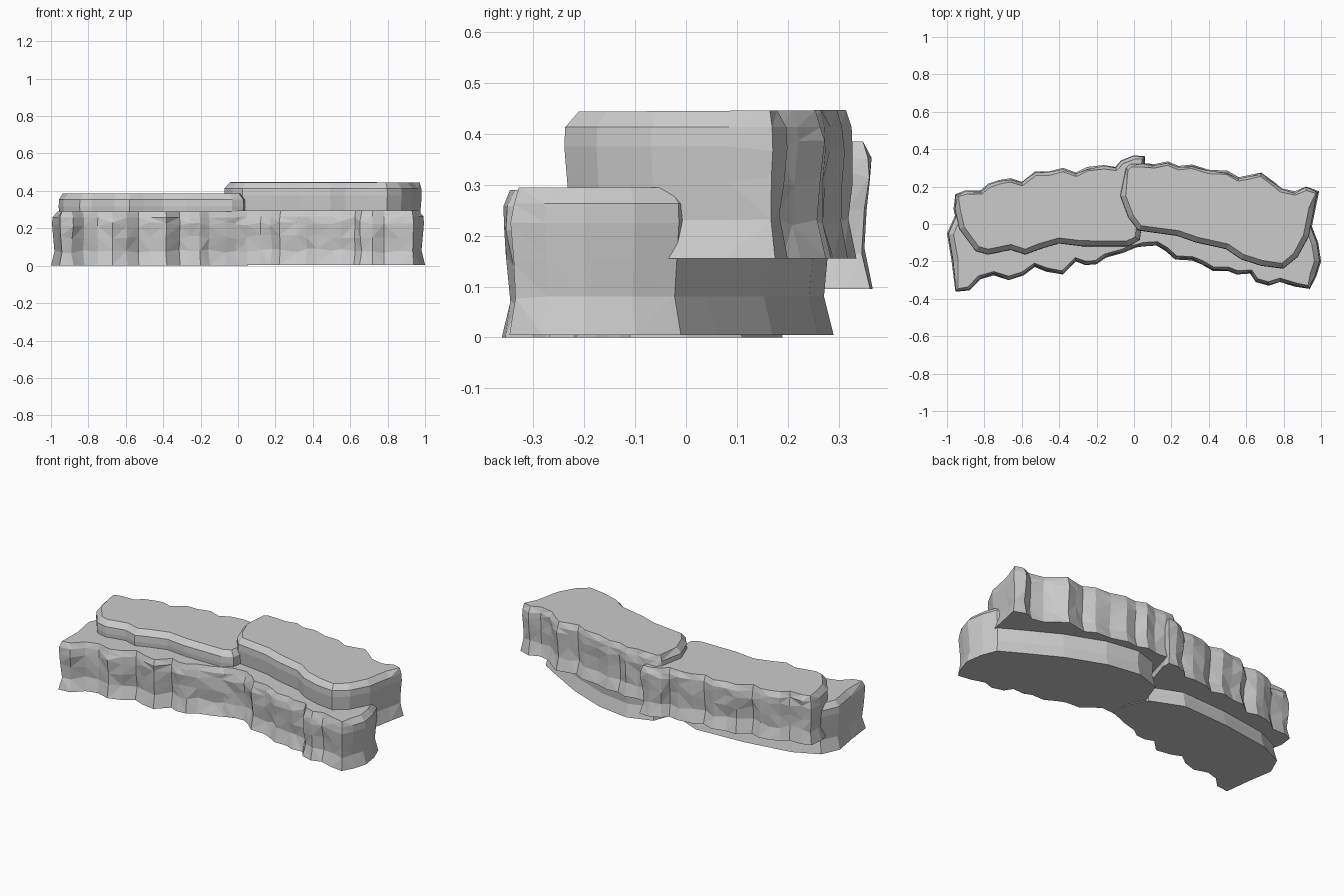
import bpy, bmesh, random
from mathutils import Vector

if "Cube" in bpy.data.objects:
    bpy.data.objects.remove(bpy.data.objects["Cube"])

random.seed(7)
HEIGHT = 0.29
# (height fraction, inset from the outline): flared foot, waist, bulge, chamfered rim
PROFILE = [(0.0, 0.0), (0.26, 0.019), (0.52, 0.012), (0.76, 0.006), (0.89, 0.008), (1.0, 0.021)]


def slab(name, craggy, smooth, z0, tilt=0.0):
    """Layered rock slab: a craggy weathered side and a smoother side, lofted upward."""
    pts = [Vector(p) for p in craggy + smooth]
    n, nc = len(pts), len(craggy)
    area = sum(pts[i - 1].cross(pts[i]) for i in range(n))
    sign = 1 if area > 0 else -1
    normals = []
    for i in range(n):
        d = (pts[i] - pts[i - 1]).normalized() + (pts[(i + 1) % n] - pts[i]).normalized()
        normals.append(Vector((d.y, -d.x)).normalized() * sign)
    bm = bmesh.new()
    rings = []
    for k, (f, inset) in enumerate(PROFILE):
        ring = []
        for i in range(n):
            rough = i < nc
            amount = inset
            if k == len(PROFILE) - 1 and not rough:
                amount *= 1.7
            jit = 0.006 if rough and 0 < k < 5 else 0.0
            p = pts[i] - normals[i] * (amount + random.uniform(-jit, jit))
            z = z0 + f * HEIGHT + (random.uniform(-2, 2) * jit if k < 4 else 0)
            if k == len(PROFILE) - 1:
                z += tilt * p.y
            ring.append(bm.verts.new((p.x, p.y, z)))
        rings.append(ring)
    sides = []
    for a, b in zip(rings, rings[1:]):
        for i in range(n):
            j = (i + 1) % n
            sides.append(bm.faces.new((a[i], a[j], b[j], b[i])))
    bm.faces.new(rings[0][::-1])
    bm.faces.new(rings[-1])
    bmesh.ops.triangulate(bm, faces=bm.faces[:])
    bmesh.ops.recalc_face_normals(bm, faces=bm.faces[:])
    mesh = bpy.data.meshes.new(name)
    bm.to_mesh(mesh)
    bm.free()
    obj = bpy.data.objects.new(name, mesh)
    bpy.context.collection.objects.link(obj)
    return obj


# Lower ledge, left half: craggy side faces the front
slab("lower_left_slab",
     [(-.955, -.362), (-.88, -.355), (-.82, -.295), (-.75, -.275), (-.67, -.3), (-.59, -.275),
      (-.53, -.23), (-.47, -.255), (-.38, -.27), (-.31, -.2), (-.26, -.22), (-.2, -.215),
      (-.15, -.18), (-.06, -.155), (0, -.13), (.055, -.11)],
     [(.05, .0), (-.01, .11), (-.2, .19), (-.5, .175), (-.8, .13), (-.95, .06), (-1.0, -.05), (-.975, -.2)],
     0.0)

# Lower ledge, right half
slab("lower_right_slab",
     [(-.02, -.13), (.05, -.12), (.12, -.115), (.17, -.145), (.22, -.19), (.31, -.195), (.36, -.215),
      (.42, -.25), (.5, -.25), (.55, -.27), (.62, -.265), (.65, -.31), (.72, -.33), (.78, -.31),
      (.86, -.335), (.94, -.347)],
     [(.975, -.28), (1.0, -.2), (.985, -.1), (.95, -.01), (.83, .06), (.63, .17), (.4, .26),
      (.2, .29), (.05, .24), (0, .1)],
     0.005)

# Upper ledge, left half: craggy side faces the back
slab("upper_left_slab",
     [(-.955, .16), (-.9, .18), (-.82, .18), (-.78, .215), (-.72, .235), (-.66, .245), (-.6, .225),
      (-.53, .28), (-.46, .28), (-.38, .3), (-.31, .275), (-.25, .305), (-.16, .315), (-.1, .305),
      (-.07, .34), (0, .367), (.06, .362), (.06, .315)],
     [(.01, .15), (.05, .0), (.035, -.09), (-.03, -.125), (-.28, -.125), (-.4, -.11), (-.5, -.14),
      (-.58, -.17), (-.66, -.145), (-.78, -.17), (-.85, -.15), (-.94, -.03), (-.965, .08)],
     0.095)

# Upper ledge, right half: the tallest slab
slab("upper_right_slab",
     [(-.05, .3), (-.02, .325), (.05, .325), (.11, .32), (.18, .335), (.24, .31), (.31, .318),
      (.4, .29), (.5, .285), (.56, .25), (.61, .26), (.68, .275), (.75, .225), (.79, .19),
      (.86, .175), (.92, .2), (.99, .175)],
     [(.97, .08), (.94, -.07), (.88, -.18), (.8, -.245), (.68, -.23), (.57, -.195), (.49, -.14),
      (.33, -.105), (.23, -.07), (.02, -.04), (-.035, .03), (-.08, .15)],
     0.155, 0.006)
